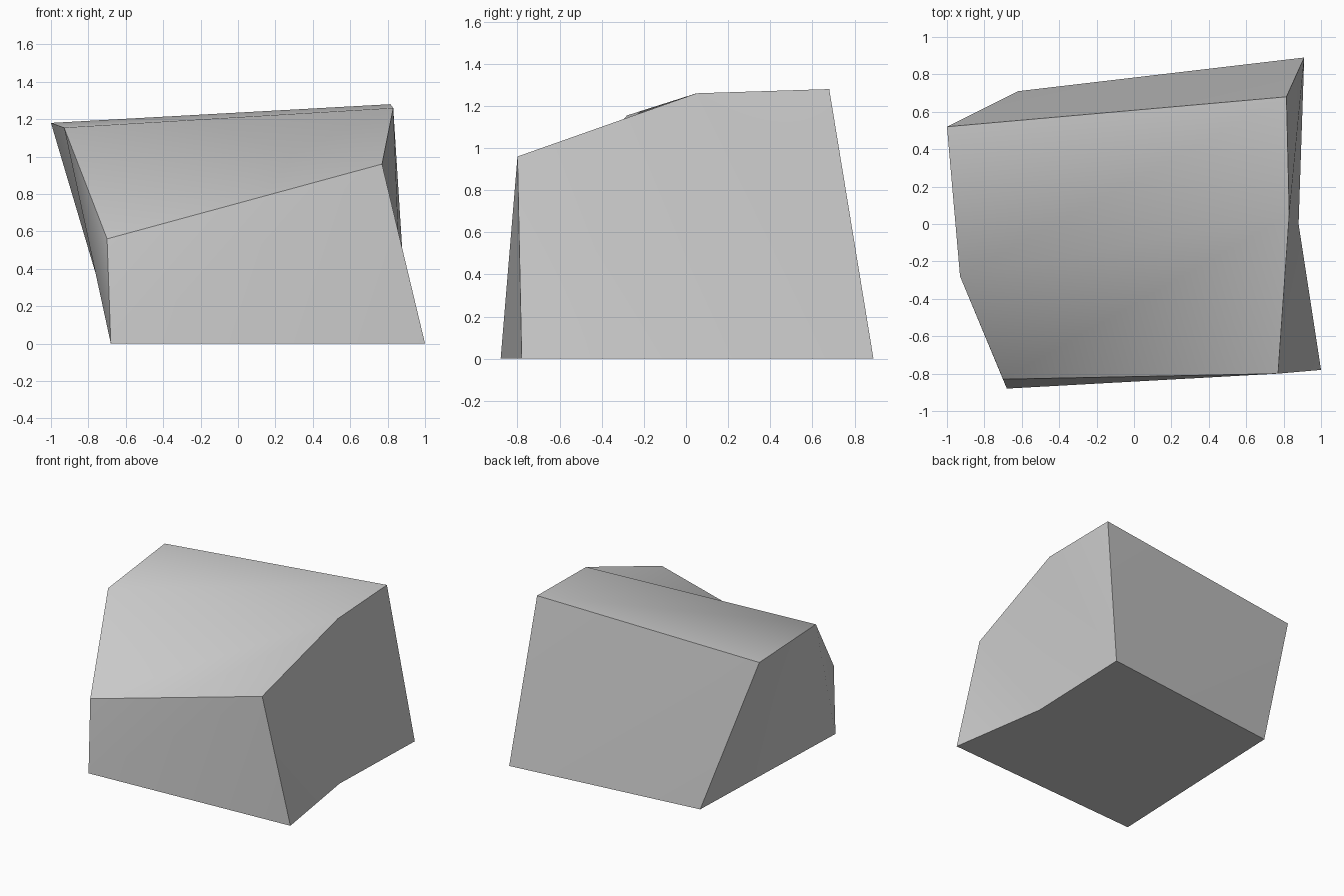
import bpy
import bmesh

cube = bpy.data.objects.get("Cube")
if cube:
    bpy.data.objects.remove(cube, do_unlink=True)

stone = bpy.data.materials.new("stone_grey")
stone.use_nodes = True
stone.diffuse_color = (0.6, 0.6, 0.6, 1)
stone.node_tree.nodes["Principled BSDF"].inputs["Base Color"].default_value = (0.6, 0.6, 0.6, 1)

# Two end profiles, walked from the front foot over the top to the back foot
STATIONS = ("foot", "brow", "ridge", "crest", "heel", "mid")
LEFT = [(1, -0.78, 0), (0.77, -0.80, 0.96), (0.83, 0.05, 1.26),
        (0.815, 0.68, 1.28), (0.91, 0.89, 0), (0.88, 0, 0)]
RIGHT = [(-0.68, -0.88, 0), (-0.70, -0.83, 0.56), (-0.93, -0.28, 1.155),
         (-1, 0.52, 1.18), (-0.62, 0.71, 0), (-0.65, -0.10, 0)]

bm = bmesh.new()
l = {n: bm.verts.new(p) for n, p in zip(STATIONS, LEFT)}
r = {n: bm.verts.new(p) for n, p in zip(STATIONS, RIGHT)}
side = {}


def quad(name, a, b, c, d):
    """Two triangles split along a-c, belonging to one smooth side."""
    for tri in ((a, b, c), (a, c, d)):
        face = bm.faces.new(tri)
        face.smooth = True
        side[face] = name


# Front, top, back and base bands across the block
quad("front", r["foot"], l["foot"], l["brow"], r["brow"])
quad("top", r["brow"], l["brow"], l["ridge"], r["ridge"])
quad("top", r["ridge"], l["ridge"], l["crest"], r["crest"])
quad("back", r["crest"], l["crest"], l["heel"], r["heel"])
quad("base", r["heel"], l["heel"], l["mid"], r["mid"])
quad("base", r["mid"], l["mid"], l["foot"], r["foot"])
# Folded ends
quad("left", l["brow"], l["foot"], l["mid"], l["ridge"])
quad("left", l["ridge"], l["mid"], l["heel"], l["crest"])
quad("right", r["foot"], r["brow"], r["ridge"], r["mid"])
quad("right", r["mid"], r["ridge"], r["crest"], r["heel"])

bmesh.ops.recalc_face_normals(bm, faces=bm.faces)
# Keep creases only where two sides meet
for edge in bm.edges:
    edge.smooth = len({side[f] for f in edge.link_faces}) == 1

mesh = bpy.data.meshes.new("rock_block")
bm.to_mesh(mesh)
bm.free()
mesh.materials.append(stone)
rock = bpy.data.objects.new("rock_block", mesh)
bpy.context.collection.objects.link(rock)
